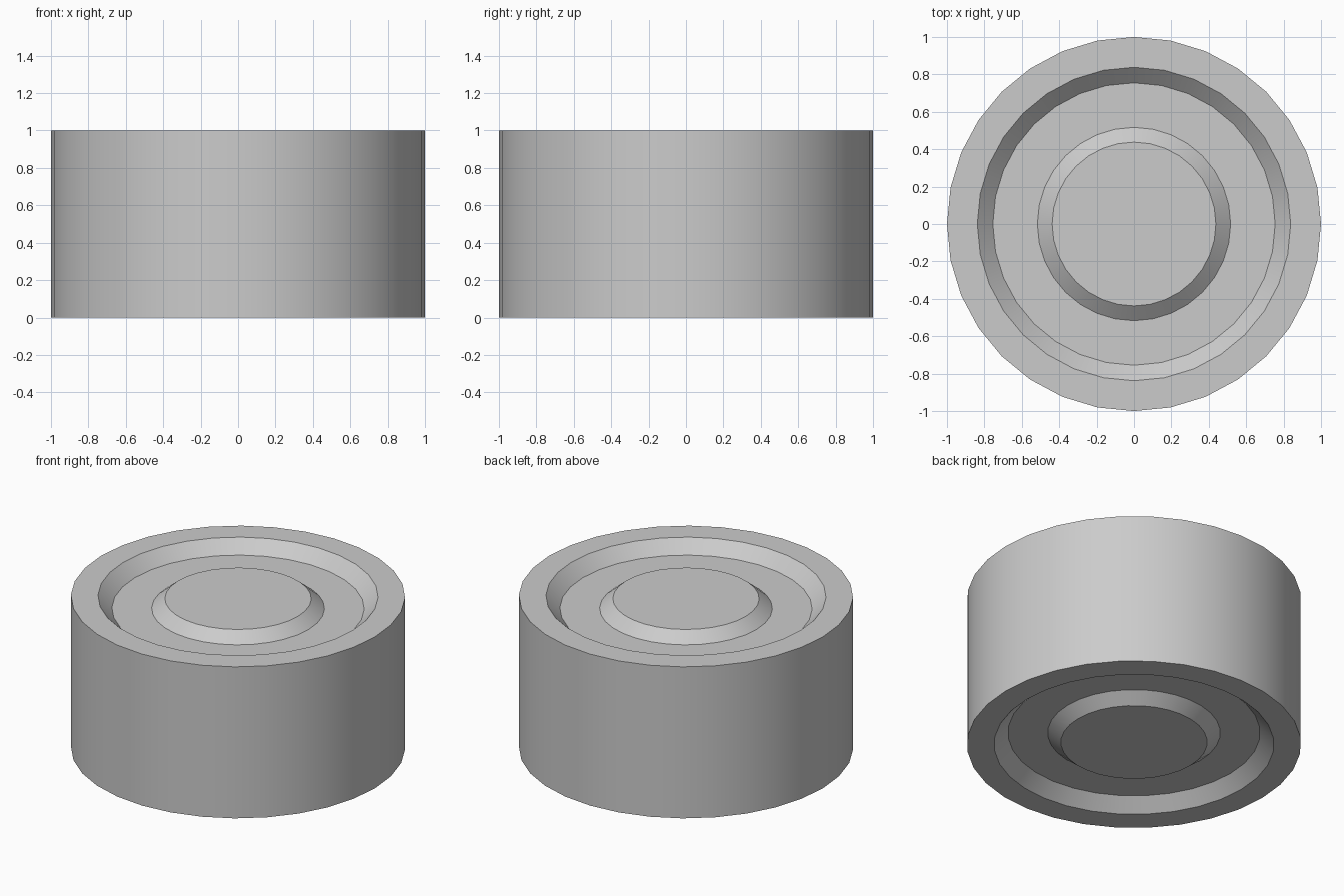
import bpy, bmesh, math
from mathutils import Vector

if "Cube" in bpy.data.objects:
    bpy.data.objects.remove(bpy.data.objects["Cube"])

SIDES = 32
HEIGHT = 1.0

# Half profile (radius, depth below the face): hub, groove, rim
face_profile = [(0.438, 0.015), (0.517, 0.08), (0.755, 0.08), (0.838, 0.0), (1.0, 0.0)]
top = [(r, HEIGHT - d) for r, d in face_profile]
bottom = [(r, d) for r, d in reversed(face_profile)]

# Lathe the profile around z
bm = bmesh.new()
verts = [bm.verts.new((r, 0, z)) for r, z in top + bottom]
edges = [bm.edges.new(pair) for pair in zip(verts, verts[1:])]
bmesh.ops.spin(bm, geom=verts + edges, cent=(0, 0, 0), axis=(0, 0, 1),
               angle=math.tau, steps=SIDES, use_duplicate=False)
bmesh.ops.remove_doubles(bm, verts=bm.verts, dist=1e-4)

# Close both hub discs
bmesh.ops.holes_fill(bm, edges=[e for e in bm.edges if e.is_boundary], sides=0)
bmesh.ops.recalc_face_normals(bm, faces=bm.faces)

mesh = bpy.data.meshes.new("grooved_wheel")
bm.to_mesh(mesh)
bm.free()
wheel = bpy.data.objects.new("grooved_wheel", mesh)
bpy.context.collection.objects.link(wheel)

# Smooth walls, sharp rims
bpy.context.view_layer.objects.active = wheel
wheel.select_set(True)
bpy.ops.object.shade_smooth_by_angle(angle=math.radians(30))
